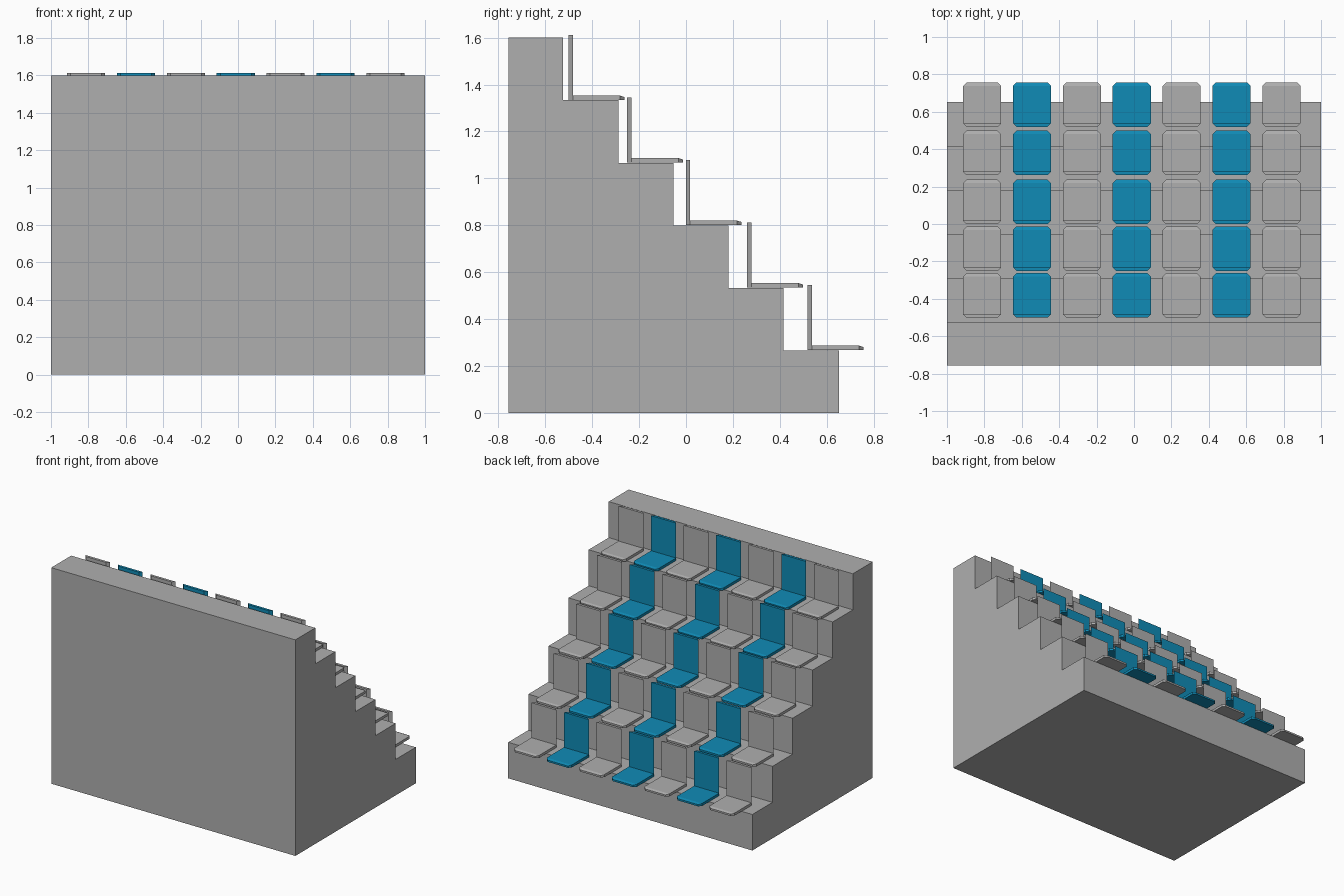
import bpy, bmesh

if "Cube" in bpy.data.objects:
    bpy.data.objects.remove(bpy.data.objects["Cube"])


def material(name, rgb):
    m = bpy.data.materials.new(name)
    m.diffuse_color = (*rgb, 1)
    m.use_nodes = True
    m.node_tree.nodes["Principled BSDF"].inputs["Base Color"].default_value = m.diffuse_color
    return m


GREY = material("concrete grey", (0.43, 0.43, 0.43))
BLUE = material("seat blue", (0.005, 0.26, 0.47))


def add_object(name, bm, mat):
    bmesh.ops.remove_doubles(bm, verts=bm.verts, dist=1e-5)
    bmesh.ops.recalc_face_normals(bm, faces=bm.faces)
    mesh = bpy.data.meshes.new(name)
    bm.to_mesh(mesh)
    bm.free()
    mesh.materials.append(mat)
    obj = bpy.data.objects.new(name, mesh)
    bpy.context.collection.objects.link(obj)
    return obj


def loft(bm, bottom, top):
    """Closed solid between two matching point loops."""
    a = [bm.verts.new(p) for p in bottom]
    b = [bm.verts.new(p) for p in top]
    n = len(a)
    bm.faces.new(a[::-1])
    bm.faces.new(b)
    for i in range(n):
        j = (i + 1) % n
        bm.faces.new((a[i], a[j], b[j], b[i]))


# stepped stand: stair profile extruded across the width
RISE, RUN = 1.6 / 6, 0.2352
BACK, FIRST = -0.757, -0.524
profile = [(BACK, 0), (BACK, 1.6)]
for i in range(6):
    y = FIRST + i * RUN
    profile += [(y, 1.6 - i * RISE), (y, 1.6 - (i + 1) * RISE)]
bm = bmesh.new()
loft(bm, [(-1, y, z) for y, z in profile], [(1, y, z) for y, z in profile])
add_object("stepped_stand", bm, GREY)

# seat shape: chamfered cushion with an upright back on its rear strip
HALF, CUT, LENGTH, THICK, HEIGHT = 0.102, 0.019, 0.238, 0.019, 0.279


def seat_mesh():
    bm = bmesh.new()
    inner = HALF - CUT
    low, high, lip = 0.001, 0.02, 0.014
    # cushion, its front edge sloping down a little
    plan = [(-HALF, CUT, high), (HALF, CUT, high),
            (HALF, LENGTH - CUT, high), (inner, LENGTH, lip),
            (-inner, LENGTH, lip), (-HALF, LENGTH - CUT, high)]
    a = [bm.verts.new((x, y, low)) for x, y, z in plan]
    b = [bm.verts.new(p) for p in plan]
    bm.faces.new(a[::-1])
    bm.faces.new((b[0], b[1], b[2], b[5]))
    bm.faces.new((b[5], b[2], b[3], b[4]))
    for i in range(1, 6):
        j = (i + 1) % 6
        bm.faces.new((a[i], a[j], b[j], b[i]))
    # upright back, chamfered at the rear corners
    strip = [(-inner, 0), (inner, 0), (HALF, THICK), (-HALF, THICK)]
    loft(bm, [(x, y, low) for x, y in strip], [(x, y, HEIGHT) for x, y in strip])
    return bm


# rows of seats facing +y, in alternating grey and blue columns
row_y = [-0.501, -0.251, -0.001, 0.261, 0.519]
seats = {}
for mat, name in ((GREY, "grey_seat"), (BLUE, "blue_seat")):
    seats[mat.name] = add_object(name, seat_mesh(), mat)
used = set()
for r, y in enumerate(row_y):
    for c in range(7):
        key = BLUE.name if c % 2 else GREY.name
        obj = seats[key]
        if key in used:
            obj = obj.copy()
            bpy.context.collection.objects.link(obj)
        used.add(key)
        obj.location = (-0.812 + c * 0.2667, y, 1.6 - (r + 1) * RISE)
